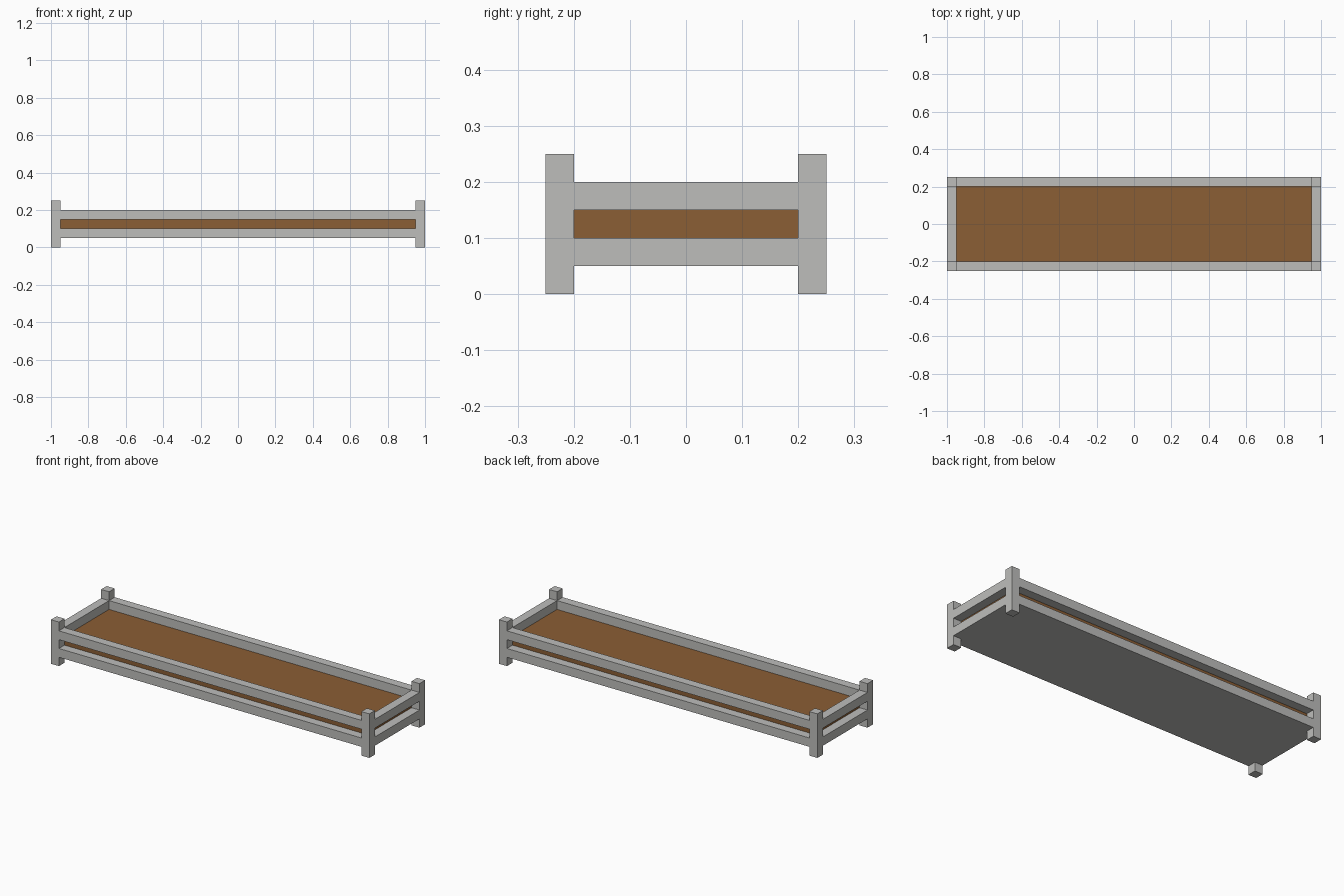
import bpy
import bmesh

cube = bpy.data.objects.get("Cube")
if cube:
    bpy.data.objects.remove(cube, do_unlink=True)


def make_material(name, colour):
    mat = bpy.data.materials.new(name)
    mat.use_nodes = True
    mat.diffuse_color = colour
    mat.node_tree.nodes["Principled BSDF"].inputs["Base Color"].default_value = colour
    return mat


def box(name, low, high, mat):
    """Axis-aligned box between two corners."""
    bm = bmesh.new()
    bmesh.ops.create_cube(bm, size=1)
    for v in bm.verts:
        v.co = [(a + b) / 2 + c * (b - a) for a, b, c in zip(low, high, v.co)]
    mesh = bpy.data.meshes.new(name)
    bm.to_mesh(mesh)
    bm.free()
    mesh.materials.append(mat)
    obj = bpy.data.objects.new(name, mesh)
    bpy.context.collection.objects.link(obj)
    return obj


stone = make_material("pale grey", (0.515, 0.515, 0.50, 1))
soil = make_material("soil brown", (0.258, 0.112, 0.035, 1))

X, Y, T = 1.0, 0.25, 0.05      # half length, half width, timber thickness
xi, yi = X - T, Y - T          # inner half sizes

# Corner posts
for sx, side in ((-1, "right"), (1, "left")):
    for sy, end in ((-1, "front"), (1, "back")):
        cx, cy = sx * (X - T / 2), sy * (Y - T / 2)
        box(f"{end}_{side}_post", (cx - T / 2, cy - T / 2, 0),
            (cx + T / 2, cy + T / 2, 0.25), stone)

# Lower and upper rails on all four sides
for level, z in (("lower", 0.05), ("upper", 0.15)):
    for s, long_side, short_side in ((-1, "front", "right"), (1, "back", "left")):
        cy, cx = s * (Y - T / 2), s * (X - T / 2)
        box(f"{level}_{long_side}_rail", (-xi, cy - T / 2, z),
            (xi, cy + T / 2, z + T), stone)
        box(f"{level}_{short_side}_rail", (cx - T / 2, -yi, z),
            (cx + T / 2, yi, z + T), stone)

# Floor panel with the soil bed on top
box("floor_panel", (-xi, -yi, 0.05), (xi, yi, 0.10), stone)
box("soil_bed", (-xi, -yi, 0.10), (xi, yi, 0.15), soil)
